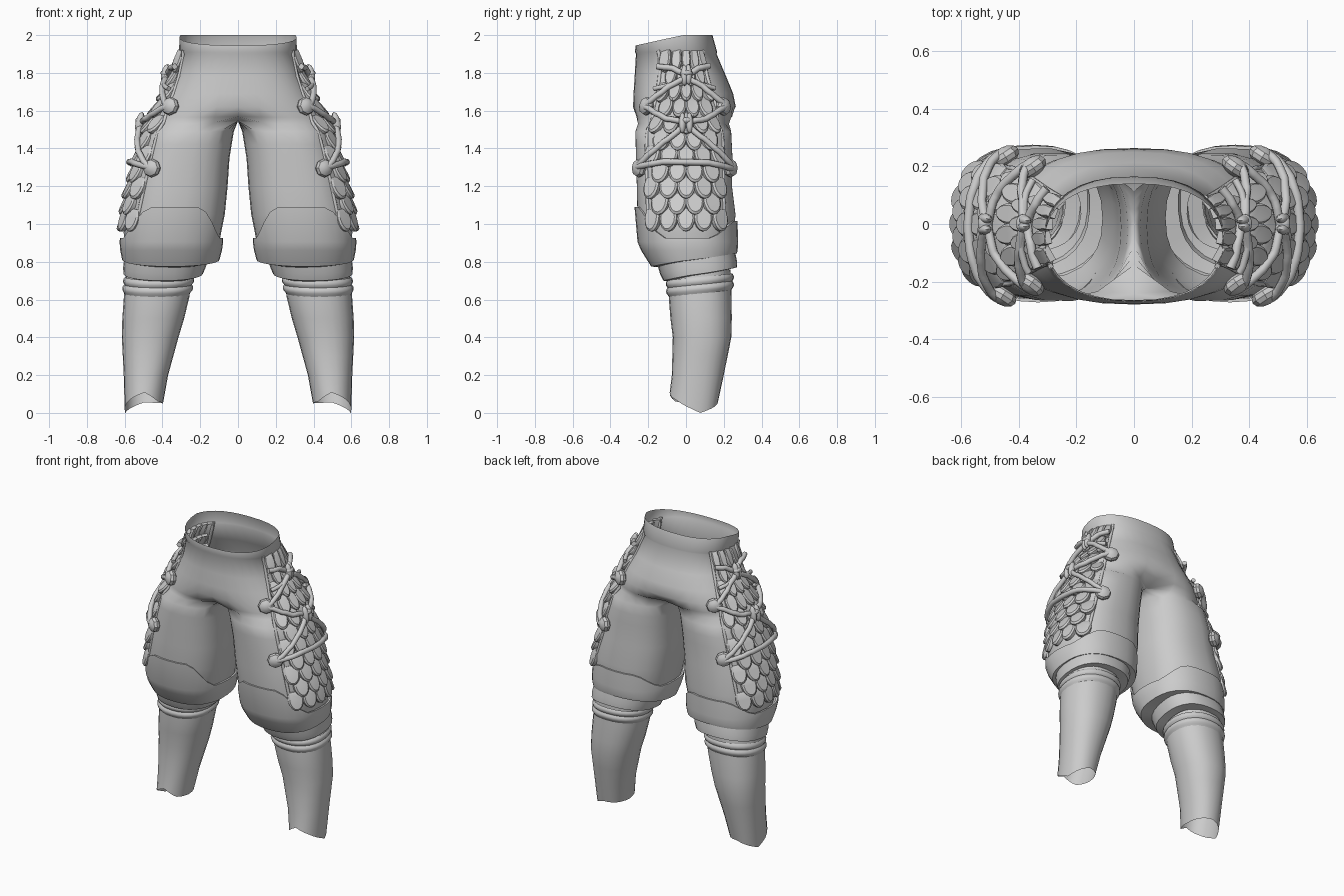
import bpy, bmesh
from math import sin, cos, radians, copysign, pi
from mathutils import Vector, Matrix
from mathutils.bvhtree import BVHTree

if "Cube" in bpy.data.objects:
    bpy.data.objects.remove(bpy.data.objects["Cube"])


def finish(bm, name, angle=40):
    """Turn a right-leg bmesh into a mirrored, smooth-shaded object."""
    bmesh.ops.recalc_face_normals(bm, faces=bm.faces)
    me = bpy.data.meshes.new(name)
    bm.to_mesh(me)
    ob = bpy.data.objects.new(name, me)
    bpy.context.collection.objects.link(ob)
    bpy.ops.object.select_all(action='DESELECT')
    ob.select_set(True)
    bpy.context.view_layer.objects.active = ob
    bpy.ops.object.shade_smooth_by_angle(angle=radians(angle))
    ob.modifiers.new("mirror", 'MIRROR')
    return ob


def spow(v, e):
    return copysign(abs(v) ** e, v)


def interp(table, k):
    """Linear lookup; rows are (key, values...) with rising keys."""
    if k <= table[0][0]:
        return table[0][1:]
    for a, b in zip(table, table[1:]):
        if k <= b[0]:
            t = (k - a[0]) / (b[0] - a[0])
            return [p + (q - p) * t for p, q in zip(a[1:], b[1:])]
    return table[-1][1:]


def section(table, deg, z, grow=0.0, e=0.85):
    x0, x1, y0, y1 = interp(table, z)
    c, s = cos(radians(deg)), sin(radians(deg))
    return Vector(((x0 + x1) / 2 + ((x1 - x0) / 2 + grow) * spow(c, e),
                   (y0 + y1) / 2 + ((y1 - y0) / 2 + grow) * spow(s, e), z))


def skin(bm, rings, closed=True):
    rows = [[bm.verts.new(p) for p in r] for r in rings]
    n = len(rows[0])
    for a, b in zip(rows, rows[1:]):
        for i in range(n if closed else n - 1):
            j = (i + 1) % n
            bm.faces.new((a[i], a[j], b[j], b[i]))
    return rows


def leg_loft(name, table, rows, n=28, e=0.85):
    """rows: (height or height-by-angle function, outward growth)."""
    bm = bmesh.new()
    rings = []
    for h, g in rows:
        ring = []
        for i in range(n):
            d = -180 + 360 * i / n
            ring.append(section(table, d, h(d) if callable(h) else h, g, e))
        rings.append(ring)
    skin(bm, rings)
    return finish(bm, name)


# Trousers: half-hip rings flow into a leg tube, mirrored at the centre.
# Last hip value is how far the fold is pulled in towards the crotch.
HIP = [(2.0, .31, -.267, .14, .85, 0), (1.91, .312, -.27, .165, .85, 0), (1.90, .305, -.265, .162, .85, 0),
       (1.78, .338, -.272, .213, .85, 0), (1.69, .383, -.278, .25, .84, 0), (1.62, .425, -.28, .264, .82, 0),
       (1.565, .452, -.274, .256, .8, .12), (1.53, .47, -.27, .243, .8, .5)]
LEG = [(.84, .11, .59, -.19, .23), (.95, .09, .605, -.245, .255), (1.05, .07, .603, -.259, .264),
       (1.2, .055, .57, -.262, .245), (1.35, .045, .53, -.267, .248), (1.49, .022, .487, -.269, .241)]
rings = []
for z, w, y0, y1, e, pinch in HIP:
    cy, ry = (y0 + y1) / 2, (y1 - y0) / 2
    ring = []
    for i in range(17):
        f = radians(-90 + 180 * i / 16)
        x = w * spow(cos(f), e)
        k = 1 - pinch * max(0, 1 - x / (w * .45)) ** 1.5
        ring.append(Vector((x, cy + ry * spow(sin(f), e) * k, z + pinch * .03 * max(0, 1 - x / (w * .5)))))
    a, b = ring[16], ring[0]
    ring += [a.lerp(b, k / 8) for k in range(1, 8)]
    if z == 2.0:
        for p in ring:
            p.z = min(2.0, 1.945 + (p.y + .267) * .22)
    rings.append(ring)
angles = [-130 + 260 * i / 16 for i in range(17)] + [130 + 100 * k / 8 for k in range(1, 8)]
for z in (1.49, 1.42, 1.35, 1.2, 1.05, .95, .84):
    rings.append([section(LEG, a, z, 0, .82) for a in angles])
bm = bmesh.new()
skin(bm, rings)
inner = [f for f in bm.faces if all(v.co.x < 1e-4 for v in f.verts)]
bmesh.ops.delete(bm, geom=inner, context='FACES')
bmesh.ops.recalc_face_normals(bm, faces=bm.faces)
tree = BVHTree.FromBMesh(bm)
finish(bm, "trousers", 60)


def on_leg(deg, z, off=0.0):
    """Point and outward normal on the trousers at an angle round the leg."""
    c = Vector((.26 + (1.5 - z) * .2, 0, z))
    d = Vector((cos(radians(deg)), sin(radians(deg)), 0))
    p, n, _, _ = tree.ray_cast(c + d * 2, -d)
    if p is None:
        p, n = c + d * .2, d
    if n.dot(d) < 0:
        n = -n
    n = (n + d).normalized()
    return p + n * off, n


# Baggy knee cover with raised front and back flaps
KNEE = [(.76, .12, .60, -.175, .262), (.80, .10, .612, -.2, .268), (.88, .085, .622, -.245, .27),
        (.95, .08, .622, -.264, .272), (1.10, .06, .605, -.270, .267)]


def flap(d):
    front = min(1, max(0, (64 - abs(d + 90)) / 36))
    back = min(1, max(0, (64 - abs(d - 90)) / 36))
    return .925 + .165 * front + .09 * back


def hem(base, tilt):
    return lambda d: base + tilt * sin(radians(d))


leg_loft("knee_cover", KNEE, [(flap, -.008), (flap, .003), (.905, .005), (.86, .004),
                              (hem(.81, .035), 0), (hem(.80, .035), -.085)], 32)

# Lower cuff gathered below the knee
CUFF = [(.68, .20, .60, -.11, .262), (.74, .185, .607, -.14, .272), (.86, .13, .612, -.19, .268)]
leg_loft("cuff", CUFF, [(hem(.83, .03), -.01), (hem(.77, .035), 0), (hem(.735, .035), 0),
                        (hem(.725, .035), -.05)])

# Calf sleeve with a slanted open hem
CALF = [(0, .40, .60, -.09, .165), (.08, .395, .60, -.09, .17), (.2, .37, .605, -.075, .2),
        (.4, .315, .615, -.07, .24), (.6, .255, .61, -.095, .245), (.74, .235, .595, -.10, .245)]
HEM = [(-180, .05), (-135, .06), (-90, .108), (-45, .07), (15, .0), (90, .055), (180, .05)]


def ankle(d):
    return interp(HEM, d)[0]


leg_loft("calf", CALF, [(.76, -.01), (.62, -.004), (.5, 0), (.4, 0), (.3, 0), (.2, 0), (ankle, 0)], 24, .9)

# Rolled bands at the top of the calf
leg_loft("calf_bands", CALF, [(hem(b - t * .04, .018), g) for b in (.72, .68)
                              for t, g in ((0, 0), (.25, .007), (.5, .009), (.75, .007), (1, 0))]
         + [(hem(.63, .018), -.006)], 28, .9)

# Overlapping scales on the outer side of the leg
bm = bmesh.new()
for row in range(11):
    z = 1.025 + row * .084
    count = 5 if row % 2 == 0 else 4
    for j in range(count):
        deg = (j - (count - 1) / 2) * 20.5
        p, n = on_leg(deg, z)
        low, high = on_leg(deg, z - .05)[0], on_leg(deg, min(z + .05, 1.92))[0]
        half = (on_leg(deg + 10, z)[0] - on_leg(deg - 10, z)[0]).length * .55
        # Follow the slope of the leg so that every tip lies over the row below
        up = (high - low).normalized()
        side = up.cross(n).normalized()
        n = side.cross(up)
        shape = [(half * .8, .055), (half, .01)]
        shape += [(half * cos(pi * k / 8), .01 - .075 * sin(pi * k / 8)) for k in range(1, 8)]
        shape += [(-half, .01), (-half * .8, .055)]
        layers = []
        for s, base in ((1, -.018), (1, .004), (.8, .012)):
            layers.append([p + side * u * s + up * v * s + n * (base + (.055 - v) * .2) for u, v in shape])
        top = skin(bm, layers)[-1]
        bm.faces.new(top)
finish(bm, "scales", 30)


# Laces, edge trim, studs and knots
def tube(bm, path, r, off, steps=10, sides=8):
    pts = []
    for (a0, z0), (a1, z1) in zip(path, path[1:]):
        pts += [on_leg(a0 + (a1 - a0) * k / steps, z0 + (z1 - z0) * k / steps, off) for k in range(steps)]
    pts.append(on_leg(*path[-1], off))
    rings = []
    for i, (p, n) in enumerate(pts):
        t = (pts[min(i + 1, len(pts) - 1)][0] - pts[max(i - 1, 0)][0]).normalized()
        b = t.cross(n).normalized()
        m = b.cross(t)
        rings.append([p + (b * cos(2 * pi * k / sides) + m * sin(2 * pi * k / sides)) * r for k in range(sides)])
    rows = skin(bm, rings)
    bm.faces.new(rows[0])
    bm.faces.new(rows[-1])


def blob(bm, deg, z, off, size, seg=10):
    """Ellipsoid on the leg: size along side, up and normal."""
    p, n = on_leg(deg, z, off)
    side = Vector((0, 0, 1)).cross(n).normalized()
    up = n.cross(side)
    m = Matrix((side, up, n)).transposed().to_4x4()
    m = Matrix.Translation(p) @ m @ Matrix.Diagonal((*size, 1))
    bmesh.ops.create_uvsphere(bm, u_segments=seg, v_segments=6, radius=1, matrix=m)


laces, trim, studs, knots = (bmesh.new() for _ in range(4))
for s in (-1, 1):
    tube(laces, [(s * 50, 1.83), (s * 25, 1.82), (0, 1.78)], .016, .036)
    tube(laces, [(0, 1.77), (s * 28, 1.72), (s * 58, 1.62)], .016, .04)
    tube(laces, [(s * 58, 1.62), (s * 25, 1.55), (0, 1.53)], .016, .04)
    tube(laces, [(0, 1.52), (s * 25, 1.43), (s * 56, 1.30)], .016, .04)
    tube(laces, [(s * 50, 1.71), (s * 25, 1.73), (0, 1.77)], .013, .036)
    tube(trim, [(s * 52, 1.92), (s * 52, 1.5), (s * 48, .96)], .010, -.002)
    for a, z in ((60, 1.62), (58, 1.295)):
        blob(studs, s * a, z, .022, (.052, .05, .034), 8)
    for z in (1.78, 1.525):
        blob(knots, s * 4, z, .05, (.019, .058, .022))
tube(laces, [(-56, 1.30), (-25, 1.325), (25, 1.32), (56, 1.29)], .017, .04)
for z in (1.79, 1.535):
    blob(knots, 0, z, .055, (.034, .018, .024))
finish(laces, "laces", 60)
finish(trim, "panel_trim", 60)
finish(studs, "studs", 30)
finish(knots, "knots", 60)
